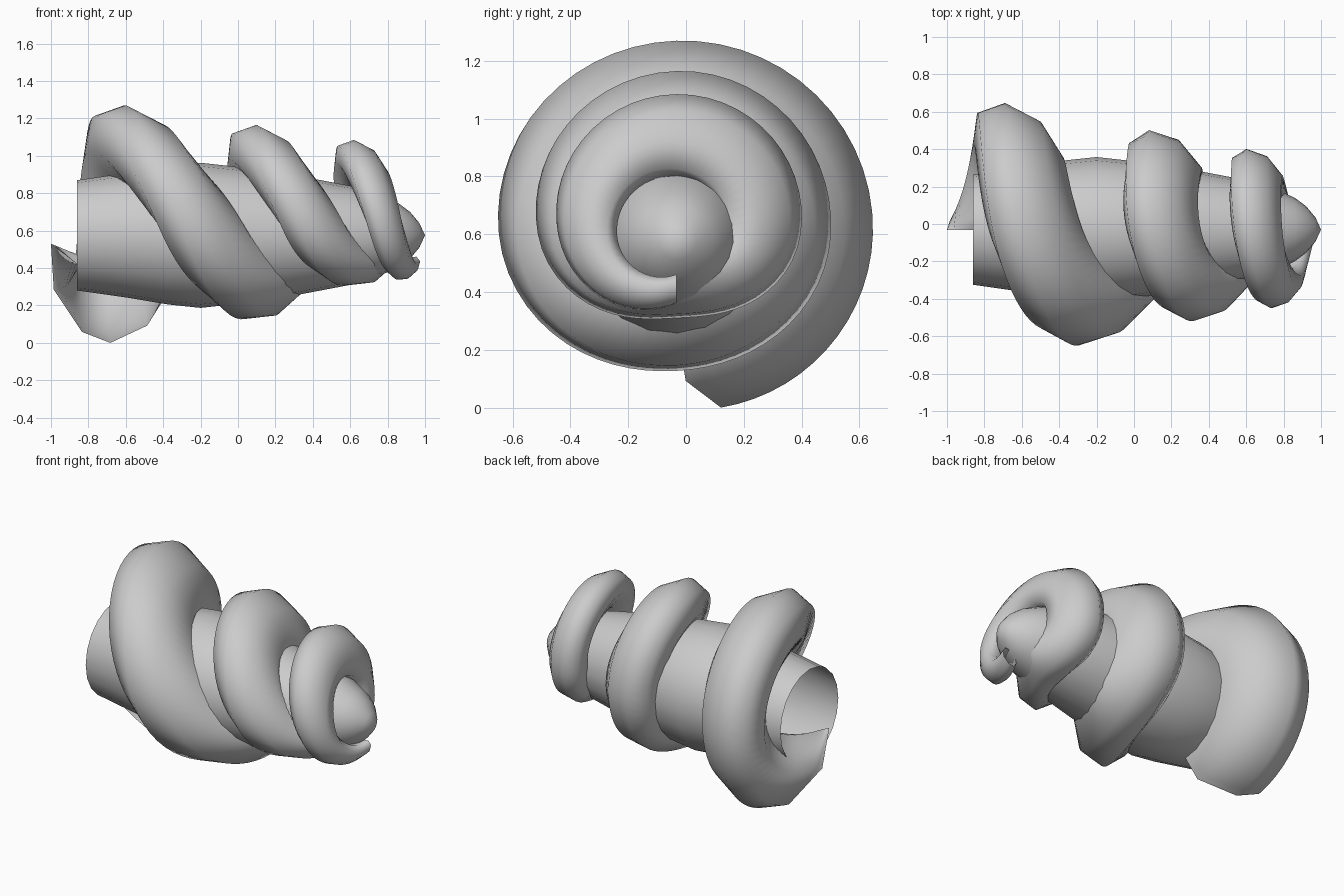
import bpy, math

if "Cube" in bpy.data.objects:
    bpy.data.objects.remove(bpy.data.objects["Cube"])

def make_object(name, rings, close_end=None):
    """Loft closed rings of equal size, optionally ending in a tip point."""
    n = len(rings[0])
    verts = [v for ring in rings for v in ring]
    faces = []
    for i in range(len(rings) - 1):
        for j in range(n):
            k = (j + 1) % n
            faces.append((i*n + j, i*n + k, (i+1)*n + k, (i+1)*n + j))
    if close_end:
        verts.append(close_end)
        b = (len(rings) - 1) * n
        faces += [(b + j, b + (j + 1) % n, len(verts) - 1) for j in range(n)]
    me = bpy.data.meshes.new(name)
    me.from_pydata(verts, [], faces)
    ob = bpy.data.objects.new(name, me)
    bpy.context.collection.objects.link(ob)
    bpy.ops.object.select_all(action='DESELECT')
    ob.select_set(True)
    bpy.context.view_layer.objects.active = ob
    bpy.ops.object.mode_set(mode='EDIT')
    bpy.ops.mesh.select_all(action='SELECT')
    bpy.ops.mesh.normals_make_consistent(inside=False)
    bpy.ops.object.mode_set(mode='OBJECT')
    for p in me.polygons:
        p.use_smooth = True
    return ob

YC = -0.03

# Tapered hollow core, open at the wide end: (x, radius)
CORE = [(-.86, .295), (-.6, .332), (-.37, .37), (-.2, .388), (-.02, .368), (.3, .322),
        (.6, .265), (.76, .215), (.86, .17), (.92, .125), (.97, .065)]
rings = []
for x, r in CORE:
    rings.append([(x, YC + r * math.sin(2*math.pi*j/20), .575 + r * math.cos(2*math.pi*j/20))
                  for j in range(20)])
make_object("core", rings, (1.0, YC, .575))

# Tapering coil: outermost point per quarter turn (x, radius, section scale)
KEYS = [(-.68, .607, .94), (-.69, .68, .91), (-.60, .67, .96), (-.29, .615, .98),
        (.03, .473, .94), (.08, .535, .82), (.10, .565, .76), (.335, .48, .73),
        (.60, .29, .67), (.60, .43, .57), (.62, .485, .51), (.75, .41, .39),
        (.89, .24, .21)]
YH, ZC = -.033, .6
# conjugate half-axes of the slanted oval section: on top / underneath
P_TOP, Q_TOP = (-.24, .225), (.13, .175)
P_LOW, Q_LOW = (-.246, .12), (.03, .22)

def interp(t):
    i = min(int(t), len(KEYS) - 2)
    f = t - i
    a, b = KEYS[i], KEYS[i + 1]
    p = KEYS[i - 1] if i else tuple(2*u - v for u, v in zip(a, b))
    n = KEYS[i + 2] if i + 2 < len(KEYS) else tuple(2*v - u for u, v in zip(a, b))
    return [.5 * (2*v1 + (v2 - v0)*f + (2*v0 - 5*v1 + 4*v2 - v3)*f*f
                  + (3*v1 - v0 - 3*v2 + v3)*f**3)
            for v0, v1, v2, v3 in zip(p, a, b, n)]

def coil_point(t, j):
    x, r, s = interp(t)
    ang = t * math.pi / 2
    w = (1 + math.cos(ang)) / 2 if t > 2 else 0
    P = [a + (b - a) * w for a, b in zip(P_TOP, P_LOW)]
    Q = [a + (b - a) * w for a, b in zip(Q_TOP, Q_LOW)]
    c, d = math.cos(j*math.pi/4), math.sin(j*math.pi/4)
    h = math.sqrt(.5)
    return (x + s * (P[0]*(c - h) + Q[0]*(d - h)),
            r + s * (P[1]*(c - h) + Q[1]*(d - h)), ang)

STEPS = 14
TOTAL = STEPS * (len(KEYS) - 1)
# lip pulled inward at the open start, and its oblique cut
FLARE = {4: (-.5, .3), 5: (-.73, .28), 6: (-1.0, .07), 7: (-.985, .32)}
SLANT = {0: .2, 1: .16, 2: .04, 7: .1}
rings = []
for i in range(TOTAL + 1):
    t = i / STEPS
    ring = []
    for j in range(8):
        tv = t + SLANT.get(j, 0) * max(0, 1 - t)
        px, pr, ang = coil_point(tv, j)
        if j in FLARE and t < 1:
            w = (1 - t) ** 2
            px += (FLARE[j][0] - px) * w
            pr += (FLARE[j][1] - pr) * w
        ring.append((px, YH + pr * math.sin(ang), ZC - pr * math.cos(ang)))
    rings.append(ring)
make_object("coil", rings)
